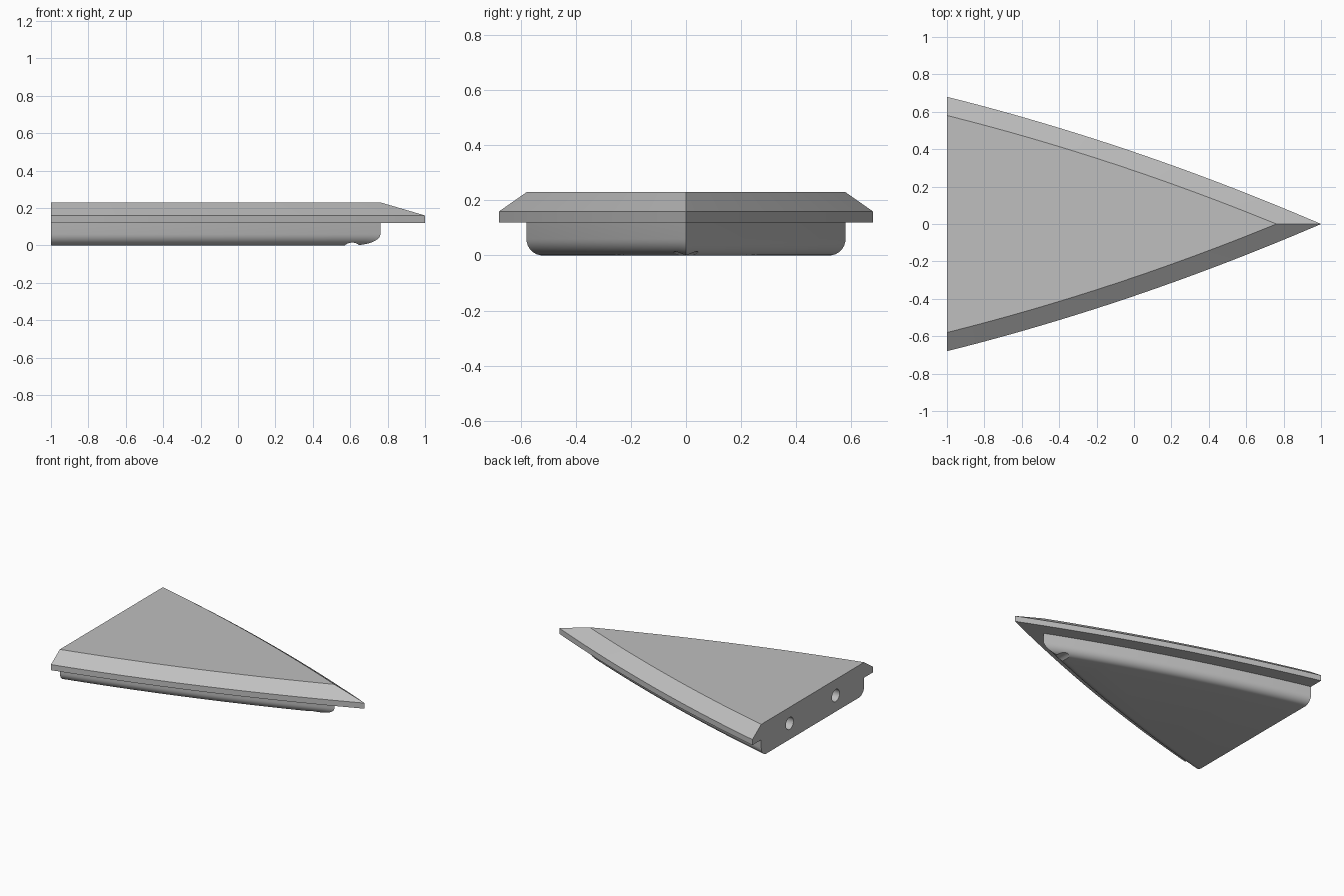
import bpy, bmesh, math
from mathutils import Matrix

if "Cube" in bpy.data.objects:
    bpy.data.objects.remove(bpy.data.objects["Cube"], do_unlink=True)

grey = bpy.data.materials.new("plain grey")
grey.use_nodes = True
colour = (0.52, 0.52, 0.52, 1)
grey.diffuse_color = colour
grey.node_tree.nodes["Principled BSDF"].inputs["Base Color"].default_value = colour

STEPS = 28
FILLET = 0.06
RIM = 0.1


def half_width(x):
    """Bowed outline of the wedge, wide at the back and zero at the tip."""
    return 0.34 * (1 - x) + 0.045 * (1 - x * x)


def tip_x(inset):
    """Where the outline, narrowed by inset, closes."""
    return (-0.34 + math.sqrt(0.34 ** 2 + 0.18 * (0.385 - inset))) / 0.09


def new_object(name, bm):
    mesh = bpy.data.meshes.new(name)
    bm.to_mesh(mesh)
    bm.free()
    mesh.materials.append(grey)
    obj = bpy.data.objects.new(name, mesh)
    bpy.context.collection.objects.link(obj)
    return obj


# Profile as (height, inset): rounded underside, overhanging rim, bevelled top
profile = []
for i in range(9):
    a = math.pi / 2 * i / 8
    profile.append((FILLET * (1 - math.cos(a)), RIM + FILLET * (1 - math.sin(a))))
profile += [(0.12, RIM), (0.12, 0), (0.16, 0), (0.23, RIM)]

# Wedge panel lofted through the profile
bm = bmesh.new()
rings = []
for z, inset in profile:
    end = tip_x(inset)
    xs = [-1 + (end + 1) * i / STEPS for i in range(STEPS)]
    side = [(x, half_width(x) - inset) for x in xs]
    points = side + [(end, 0)] + [(x, -y) for x, y in reversed(side)]
    rings.append([bm.verts.new((x, y, z)) for x, y in points])
for low, high in zip(rings, rings[1:]):
    for i in range(len(low) - 1):
        bm.faces.new((low[i], low[i + 1], high[i + 1], high[i]))
bm.faces.new(rings[0])
bm.faces.new(rings[-1])
bm.faces.new([r[0] for r in rings] + [r[-1] for r in reversed(rings)])
bmesh.ops.recalc_face_normals(bm, faces=bm.faces)
panel = new_object("wedge_panel", bm)


def cut_cylinder(name, centre, radius, depth, axis):
    """Cut a round hole or groove out of the panel."""
    bm = bmesh.new()
    turn = Matrix.Rotation(math.pi / 2, 4, axis)
    bmesh.ops.create_cone(bm, cap_ends=True, segments=48, radius1=radius,
                          radius2=radius, depth=depth,
                          matrix=Matrix.Translation(centre) @ turn)
    cutter = new_object(name, bm)
    cutter.hide_render = True
    mod = panel.modifiers.new(name, "BOOLEAN")
    mod.operation = "DIFFERENCE"
    mod.solver = "EXACT"
    mod.object = cutter
    bpy.context.view_layer.objects.active = panel
    bpy.ops.object.modifier_apply(modifier=mod.name)
    bpy.data.objects.remove(cutter, do_unlink=True)


# Two dowel holes in the flat end
for y in (-0.26, 0.26):
    cut_cylinder("dowel_hole", (-1, y, 0.115), 0.043, 0.4, "Y")
# Small notch under the tip
cut_cylinder("tip_notch", (0.61, 0, -0.045), 0.06, 0.4, "X")

bpy.ops.object.select_all(action="DESELECT")
panel.select_set(True)
bpy.context.view_layer.objects.active = panel
bpy.ops.object.shade_smooth_by_angle(angle=math.radians(28))
